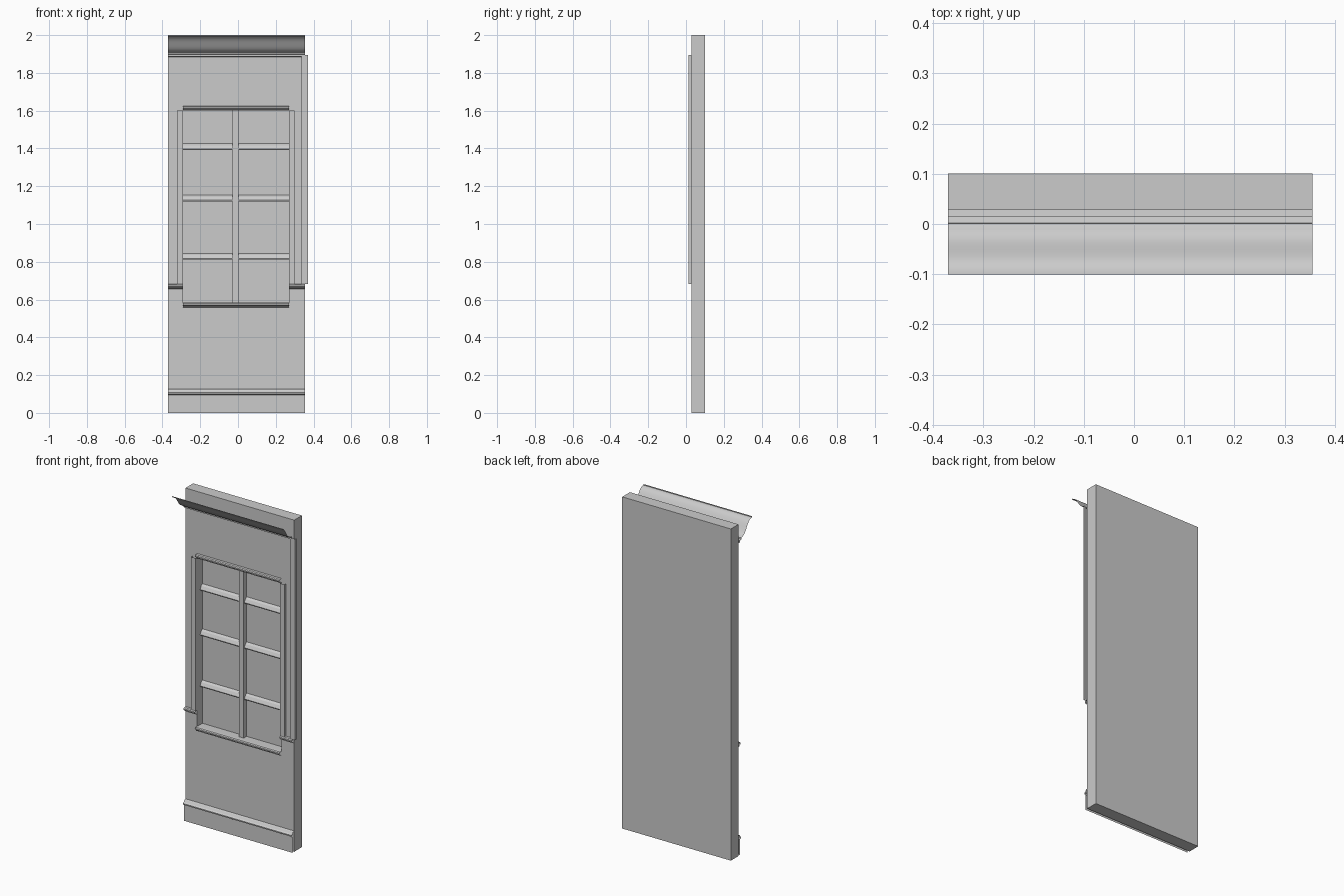
import bpy, bmesh, math

if "Cube" in bpy.data.objects:
    bpy.data.objects.remove(bpy.data.objects["Cube"])

WALL_X0, WALL_X1 = -0.37, 0.355      # wall ends
FRONT, BACK, GLASS = 0.028, 0.101, 0.078   # depths of wall faces and recess
WIN_X0, WIN_X1, WIN_Z0, WIN_Z1 = -0.292, 0.271, 0.583, 1.602


def finish(name, bm):
    mesh = bpy.data.meshes.new(name)
    bm.to_mesh(mesh)
    bm.free()
    obj = bpy.data.objects.new(name, mesh)
    bpy.context.collection.objects.link(obj)
    return obj


def sweep_x(name, profile, x0, x1, smooth=False):
    """Open moulding sheet: (y, z) profile, listed bottom to top, run along x."""
    bm = bmesh.new()
    a = [bm.verts.new((x0, y, z)) for y, z in profile]
    b = [bm.verts.new((x1, y, z)) for y, z in profile]
    for i in range(len(profile) - 1):
        bm.faces.new((a[i], b[i], b[i + 1], a[i + 1]))
    obj = finish(name, bm)
    if smooth:
        bpy.ops.object.select_all(action='DESELECT')
        obj.select_set(True)
        bpy.context.view_layer.objects.active = obj
        bpy.ops.object.shade_smooth_by_angle(angle=math.radians(35))
    return obj


def sweep_z(name, profile, z0, z1):
    """Open moulding sheet: (x, y) profile, listed left to right, run along z."""
    bm = bmesh.new()
    a = [bm.verts.new((x, y, z0)) for x, y in profile]
    b = [bm.verts.new((x, y, z1)) for x, y in profile]
    for i in range(len(profile) - 1):
        bm.faces.new((a[i], a[i + 1], b[i + 1], b[i]))
    return finish(name, bm)


# Wall panel with the recessed window: rectangles joined ring to ring
bm = bmesh.new()
outer = (WALL_X0, WALL_X1, 0, 2)
inner = (WIN_X0, WIN_X1, WIN_Z0, WIN_Z1)
rings = []
for (x0, x1, z0, z1), y in ((outer, BACK), (outer, FRONT), (inner, FRONT), (inner, GLASS)):
    rings.append([bm.verts.new((x, y, z)) for x, z in ((x0, z0), (x1, z0), (x1, z1), (x0, z1))])
for r, s in zip(rings, rings[1:]):
    for i in range(4):
        j = (i + 1) % 4
        bm.faces.new((r[i], r[j], s[j], s[i]))
bm.faces.new(rings[0])
bm.faces.new(rings[-1])
bmesh.ops.recalc_face_normals(bm, faces=bm.faces)
finish("wall_panel", bm)

# Cornice: small steps at the wall, then an S-curve out to the lip
cornice = [(FRONT, 1.885), (0.015, 1.887), (0.015, 1.897), (0.002, 1.9), (0.001, 1.908)]
for i in range(13):
    t = i / 12
    y = -0.002 - 0.096 * t
    z = 1.910 + 0.084 * (t - 0.13 * math.sin(2 * math.pi * t))
    cornice.append((y, z))
cornice += [(-0.101, 1.994), (-0.101, 2.0)]
sweep_x("cornice", cornice, WALL_X0, WALL_X1, True)

# Skirting board
sweep_x("skirting", [(0.012, 0), (0.012, 0.095), (0.005, 0.099), (0.004, 0.107),
                     (0.012, 0.113), (0.018, 0.122), (FRONT, 0.126)], WALL_X0, WALL_X1)


# Small horizontal rails: window head, window sill, two chair rail stubs
def rail(name, x0, x1, z):
    shape = [(FRONT, 0), (0.018, 0.002), (0.017, 0.007), (0.009, 0.012),
             (0.009, 0.020), (0.014, 0.025), (FRONT, 0.026)]
    sweep_x(name, [(y, z + h) for y, h in shape], x0, x1)


rail("window_head", WIN_X0, WIN_X1, 1.600)
rail("window_sill", WIN_X0, WIN_X1, 0.559)
rail("chair_rail_left", WALL_X0, WIN_X0, 0.657)
rail("chair_rail_right", WIN_X1, WALL_X1, 0.657)

# Upright strips beside the window and at the wall end
for name, x0, x1, top in (("window_strip_left", -0.323, WIN_X0, 1.602),
                          ("window_strip_right", WIN_X1, 0.300, 1.602),
                          ("end_strip", 0.336, 0.370, 1.895)):
    sweep_z(name, [(x0, FRONT), (x0, 0.014), (x1, 0.014), (x1, FRONT)], 0.682, top)

# Window bars
sweep_z("mullion", [(-0.029, GLASS), (-0.029, 0.050), (0.003, 0.050), (0.003, GLASS)],
        WIN_Z0, WIN_Z1)
for i, z in enumerate((0.811, 1.120, 1.392)):
    sweep_x(f"glazing_bar_{i + 1}", [(GLASS, z), (0.058, z), (0.056, z + 0.006),
                                     (0.066, z + 0.024), (GLASS, z + 0.033)], WIN_X0, WIN_X1)
